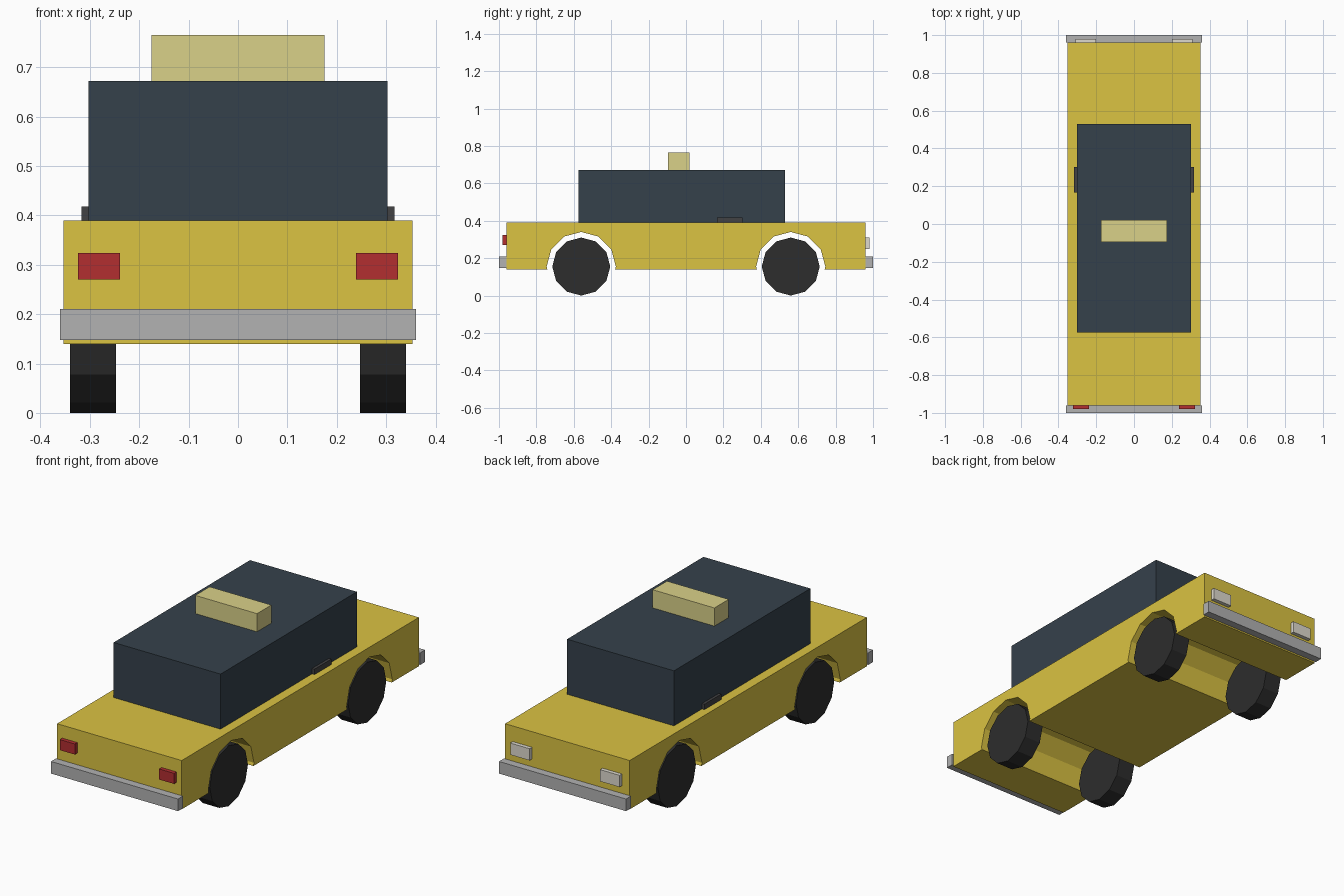
import bpy, bmesh, math

if "Cube" in bpy.data.objects:
    bpy.data.objects.remove(bpy.data.objects["Cube"])


def paint(name, r, g, b):
    lin = [((c / 255 + 0.055) / 1.055) ** 2.4 for c in (r, g, b)]
    m = bpy.data.materials.new(name)
    m.diffuse_color = (*lin, 1)
    m.use_nodes = True
    m.node_tree.nodes["Principled BSDF"].inputs["Base Color"].default_value = m.diffuse_color
    return m


YELLOW = paint("yellow_paint", 219, 195, 66)
GLASS = paint("dark_glass", 53, 65, 75)
CREAM = paint("cream", 218, 209, 137)
CHROME = paint("chrome", 178, 178, 178)
RED = paint("red_lens", 178, 46, 48)
WHITE = paint("clear_lens", 222, 218, 206)
RUBBER = paint("rubber", 45, 45, 45)
TRIM = paint("dark_trim", 66, 66, 68)


def box(name, x, y, z, mat):
    """Box from (min, max) ranges on each axis."""
    bpy.ops.mesh.primitive_cube_add(size=1, location=[sum(r) / 2 for r in (x, y, z)])
    o = bpy.context.object
    o.name = name
    o.scale = [r[1] - r[0] for r in (x, y, z)]
    bpy.ops.object.transform_apply(location=False, rotation=False, scale=True)
    o.data.materials.append(mat)
    return o


def pair(name, x, y, z, mat):
    box(name + "_right", x, y, z, mat)
    box(name + "_left", (-x[1], -x[0]), y, z, mat)


AXLE_Y, AXLE_Z, WHEEL_R, ARCH_R = 0.56, 0.155, 0.155, 0.185
HALF_W, BOTTOM, TOP = 0.353, 0.14, 0.39

# Body: side profile with 12-sided wheel arches, extruded across the width
profile = [(-0.96, TOP), (-0.96, BOTTOM)]
for cy in (-AXLE_Y, AXLE_Y):
    profile.append((cy - ARCH_R + 0.004, BOTTOM))
    for i in range(7):
        a = math.pi - i * math.pi / 6
        profile.append((cy + ARCH_R * math.cos(a), AXLE_Z + ARCH_R * math.sin(a)))
    profile.append((cy + ARCH_R - 0.004, BOTTOM))
profile += [(0.96, BOTTOM), (0.96, TOP)]

bm = bmesh.new()
face = bm.faces.new([bm.verts.new((-HALF_W, y, z)) for y, z in profile])
ext = bmesh.ops.extrude_face_region(bm, geom=[face], use_keep_orig=True)
bmesh.ops.translate(bm, vec=(2 * HALF_W, 0, 0),
                    verts=[g for g in ext["geom"] if isinstance(g, bmesh.types.BMVert)])
bmesh.ops.recalc_face_normals(bm, faces=bm.faces)
mesh = bpy.data.meshes.new("body")
bm.to_mesh(mesh)
bm.free()
mesh.materials.append(YELLOW)
bpy.context.collection.objects.link(bpy.data.objects.new("body", mesh))

# Cabin and roof sign
box("cabin", (-0.303, 0.303), (-0.574, 0.53), (TOP, 0.672), GLASS)
box("roof_sign", (-0.175, 0.175), (-0.096, 0.02), (0.672, 0.765), CREAM)

# Bumpers
box("bumper_tail", (-0.36, 0.36), (-1.0, -0.96), (0.148, 0.21), CHROME)
box("bumper_nose", (-0.36, 0.36), (0.96, 1.0), (0.148, 0.21), CHROME)

# Lamps and side trims
pair("tail_light", (0.239, 0.324), (-0.98, -0.96), (0.27, 0.324), RED)
pair("headlight", (0.2, 0.31), (0.96, 0.98), (0.25, 0.31), WHITE)
pair("side_trim", (0.29, 0.317), (0.167, 0.303), (0.38, 0.418), TRIM)

# Wheels: 12-sided
for end, y in (("tail", -AXLE_Y), ("nose", AXLE_Y)):
    for side, s in (("left", -1), ("right", 1)):
        bpy.ops.mesh.primitive_cylinder_add(
            vertices=12, radius=WHEEL_R, depth=0.093,
            location=(s * 0.2935, y, AXLE_Z), rotation=(0, math.pi / 2, 0))
        w = bpy.context.object
        w.name = f"wheel_{end}_{side}"
        w.data.materials.append(RUBBER)
